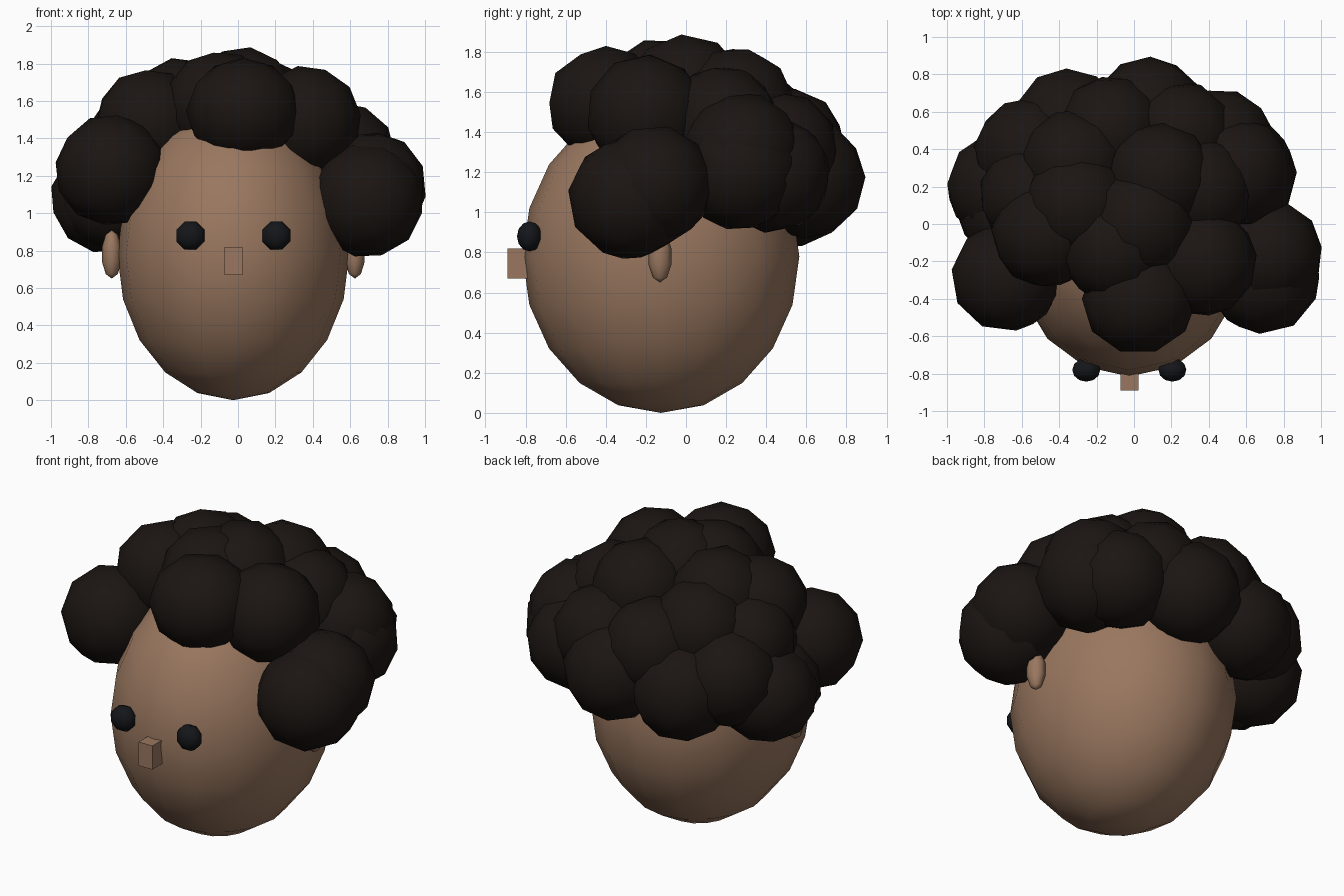
import bpy, random
from math import tau, pi

random.seed(4)


def material(name, rgb):
    m = bpy.data.materials.new(name)
    m.diffuse_color = (*rgb, 1)
    return m


SKIN = material("skin", (0.32, 0.185, 0.115))
HAIR = material("hair", (0.011, 0.0075, 0.006))
EYE = material("eye", (0.007, 0.008, 0.010))


def finish(name, scale, mat, smooth=True):
    ob = bpy.context.object
    ob.name = name
    ob.scale = scale
    ob.data.materials.append(mat)
    if smooth:
        bpy.ops.object.shade_smooth()
    return ob


def ball(name, loc, scale, mat, segments, rings, rot=(0, 0, 0)):
    bpy.ops.mesh.primitive_uv_sphere_add(segments=segments, ring_count=rings, radius=1,
                                         location=loc, rotation=rot)
    return finish(name, scale, mat)


# head
CX = -0.025
ball("head", (CX, -0.125, 0.78), (0.62, 0.69, 0.78), SKIN, 16, 10)

# eyes and ears, mirrored about the head centre
for side, s in (("left", -1), ("right", 1)):
    ball("eye_" + side, (CX + s * 0.23, -0.78, 0.88), (0.081, 0.081, 0.063), EYE, 8, 6,
         (pi / 2, pi / 8, 0))
    ball("ear_" + side, (CX + s * 0.65, -0.13, 0.78), (0.055, 0.06, 0.13), SKIN, 8, 5)

# nose
bpy.ops.mesh.primitive_cube_add(size=1, location=(CX, -0.79, 0.745))
finish("nose", (0.096, 0.2, 0.15), SKIN, smooth=False)

# hair: overlapping curls, x y z radius
curls = [
    # fringe
    (0.03, -0.40, 1.545, 0.31), (0.36, -0.20, 1.49, 0.30),
    # right side
    (0.69, -0.28, 1.07, 0.31), (0.71, -0.16, 1.14, 0.30),
    # left side
    (-0.68, -0.28, 1.23, 0.30), (-0.71, 0.20, 1.08, 0.295),
    (-0.67, 0.08, 1.08, 0.28), (-0.56, 0.38, 1.21, 0.30),
    # back
    (0.57, 0.27, 1.21, 0.305), (0.55, 0.28, 1.30, 0.30), (0.46, 0.43, 1.19, 0.295),
    (0.08, 0.59, 1.17, 0.305), (-0.35, 0.53, 1.13, 0.305),
    (0.25, 0.47, 1.31, 0.295), (-0.12, 0.50, 1.33, 0.295),
    # crown
    (0.03, 0.00, 1.585, 0.305), (-0.10, -0.13, 1.57, 0.30),
    (-0.47, -0.05, 1.48, 0.295), (-0.30, 0.10, 1.54, 0.295),
    (0.14, 0.25, 1.53, 0.295), (0.35, 0.18, 1.44, 0.295),
    (-0.32, 0.32, 1.43, 0.295), (-0.55, 0.15, 1.36, 0.28),
]
for i, (x, y, z, r) in enumerate(curls):
    bpy.ops.mesh.primitive_ico_sphere_add(
        subdivisions=2, radius=1, location=(x, y, z),
        rotation=[random.uniform(0, tau) for _ in range(3)])
    # the front curl is a little flattened
    finish(f"hair_curl_{i + 1:02d}", (r, r, r) if i else (r, r * 0.95, r * 0.92), HAIR)
    if i == 0:
        bpy.context.object.rotation_euler = (0, 0, 0.3)
